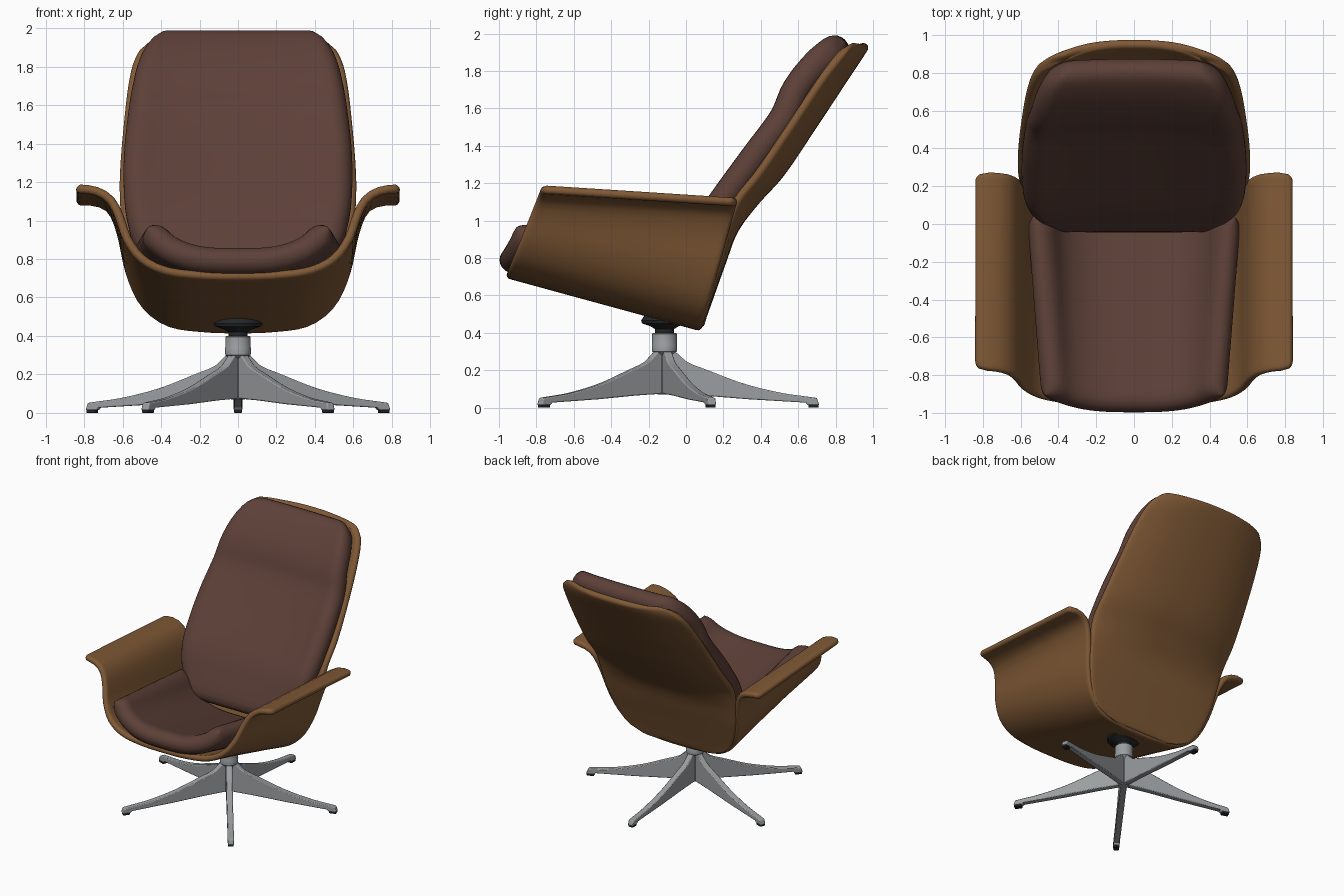
import bpy, bmesh, math
from mathutils import Vector

if "Cube" in bpy.data.objects:
    bpy.data.objects.remove(bpy.data.objects["Cube"])


def material(name, rgb):
    m = bpy.data.materials.new(name)
    m.diffuse_color = (*rgb, 1)
    m.use_nodes = True
    m.node_tree.nodes["Principled BSDF"].inputs["Base Color"].default_value = m.diffuse_color
    return m


WOOD = material("walnut wood", (0.215, 0.100, 0.036))
LEATHER = material("brown leather", (0.108, 0.051, 0.039))
METAL = material("brushed metal", (0.33, 0.345, 0.355))
BLACK = material("black rubber", (0.018, 0.019, 0.021))


def finish(name, bm, mat, angle=60):
    bmesh.ops.recalc_face_normals(bm, faces=bm.faces)
    me = bpy.data.meshes.new(name)
    bm.to_mesh(me)
    bm.free()
    me.materials.append(mat)
    ob = bpy.data.objects.new(name, me)
    bpy.context.collection.objects.link(ob)
    bpy.context.view_layer.objects.active = ob
    ob.select_set(True)
    bpy.ops.object.shade_smooth_by_angle(angle=math.radians(angle))
    ob.select_set(False)
    return ob


def curve(pts):
    """Smooth curve through points, parameter 0..1 by length of the first two values."""
    pts = [Vector(p) for p in pts]
    k = [0]
    for a, b in zip(pts, pts[1:]):
        k.append(k[-1] + math.hypot(b[0] - a[0], b[1] - a[1]))
    n = len(pts) - 1
    tan = [(pts[min(i + 1, n)] - pts[max(i - 1, 0)]) / (k[min(i + 1, n)] - k[max(i - 1, 0)])
           for i in range(n + 1)]

    def at(t):
        x = t * k[-1]
        i = 0
        while i < n - 1 and x > k[i + 1]:
            i += 1
        h = k[i + 1] - k[i]
        u = (x - k[i]) / h
        return (pts[i] * (2*u**3 - 3*u*u + 1) + tan[i] * h * (u**3 - 2*u*u + u)
                + pts[i + 1] * (3*u*u - 2*u**3) + tan[i + 1] * h * (u**3 - u*u))
    return at


def mirrored(half):
    """Curve through a half section (centre first) and its mirror image."""
    return curve([(-x, z) for x, z in reversed(half[1:])] + list(half))


def slab(name, f, lu, lv, thick, r, mat, n=30):
    """Thick sheet with rounded rim around the surface f(u, v)."""
    def params(length):
        e = [c * r / length for c in (0, 0.03, 0.12, 0.3, 0.6)]
        a = r / length
        mid = [a + (1 - 2 * a) * i / n for i in range(n + 1)]
        return e + mid + [1 - x for x in reversed(e)]

    def round_off(p, length):
        q = 1 - min(min(p, 1 - p) * length / r, 1)
        return math.sqrt(max(0, 1 - q * q))

    us, vs = params(lu), params(lv)
    bm = bmesh.new()
    top, low = {}, {}
    e = 0.004
    for i, u in enumerate(us):
        for j, v in enumerate(vs):
            p = f(u, v)
            du = f(min(u + e, 1), v) - f(max(u - e, 0), v)
            dv = f(u, min(v + e, 1)) - f(u, max(v - e, 0))
            off = du.cross(dv).normalized() * thick / 2 * round_off(u, lu) * round_off(v, lv)
            top[i, j] = bm.verts.new(p + off)
            rim = i in (0, len(us) - 1) or j in (0, len(vs) - 1)
            low[i, j] = top[i, j] if rim else bm.verts.new(p - off)
    for i in range(len(us) - 1):
        for j in range(len(vs) - 1):
            ring = [(i, j), (i + 1, j), (i + 1, j + 1), (i, j + 1)]
            bm.faces.new([top[c] for c in ring])
            low_face = [low[c] for c in reversed(ring)]
            if set(low_face) != {top[c] for c in ring}:
                bm.faces.new(low_face)
    return finish(name, bm, mat, 80)


# Seat shell with armrests: loft from front section to rear section
front = mirrored([(0, .715), (.2, .72), (.38, .745), (.5, .805), (.575, .905),
                  (.62, 1.03), (.665, 1.11), (.74, 1.155), (.84, 1.168)])
rear = mirrored([(0, .43), (.17, .435), (.36, .465), (.485, .56), (.56, .72),
                 (.60, .9), (.63, 1.0), (.67, 1.065), (.74, 1.095), (.84, 1.10)])


def seat_surface(u, v):
    a, b = front(u), rear(u)
    c = min(max(0, (abs(a[0]) - .79) / .05), 1)
    inset = .05 * (1 - math.sqrt(1 - c * c))
    ya = -.96 + (a[1] - .71) * .404 + inset
    yb = .08 + (b[1] - .41) * .28 - inset
    return Vector((a[0], ya, a[1])).lerp(Vector((b[0], yb, b[1])), v)


slab("seat_shell", seat_surface, 2.3, 1.05, .045, .022, WOOD, 48)


# Reclined panels: rows of height, depth, half width, forward curl of the sides
def panel(rows):
    c = curve(rows)

    def f(u, v):
        z, y, w, d = c(v)
        s = 2 * u - 1
        return Vector((s * w, y - d * abs(s) ** 2.5, z))
    return f


back_rows = [(.43, .07, .22, 0), (.47, .08, .39, 0), (.57, .115, .50, .01),
             (.78, .19, .575, .02), (.95, .255, .60, .04), (1.1, .365, .612, .10),
             (1.25, .50, .612, .12), (1.5, .67, .592, .12), (1.75, .835, .56, .12),
             (1.87, .915, .52, .11), (1.925, .95, .46, .10), (1.945, .963, .37, .08)]
slab("back_shell", panel(back_rows), 1.15, 1.85, .05, .025, WOOD, 40)

cushion_rows = [(.66, .02, .30, 0), (.72, .03, .42, 0), (.85, .08, .53, .01),
                (1.0, .15, .575, .03), (1.14, .25, .592, .04), (1.35, .41, .592, .05),
                (1.55, .55, .572, .04), (1.7, .61, .548, .03), (1.84, .72, .51, .03),
                (1.92, .81, .45, .02), (1.955, .86, .36, .01)]
slab("back_cushion", panel(cushion_rows), 1.12, 1.6, .155, .075, LEATHER, 36)

# Seat cushion: dished pad lying in the shell
pad_front = mirrored([(0, .805), (.2, .815), (.35, .865), (.47, .965)])
pad_rear = mirrored([(0, .555), (.25, .575), (.42, .67), (.535, .85)])


def pad_surface(u, v):
    a, b = pad_front(u), pad_rear(u)
    ya = -.995 + .09 * abs(a[0] / .47) ** 3
    return Vector((a[0], ya, a[1])).lerp(Vector((b[0], .04, b[1])), v)


slab("seat_cushion", pad_surface, 1.1, 1.05, .14, .075, LEATHER, 30)

# Swivel base
HUB_Y = -.115


def lathe(name, profile, mat, n=40):
    bm = bmesh.new()
    rings = [[bm.verts.new((r * math.cos(2 * math.pi * i / n),
                            HUB_Y + r * math.sin(2 * math.pi * i / n), z))
              for i in range(n)] for r, z in profile]
    for a, b in zip(rings, rings[1:]):
        for i in range(n):
            bm.faces.new((a[i], a[(i + 1) % n], b[(i + 1) % n], b[i]))
    bm.faces.new(rings[0])
    bm.faces.new(rings[-1])
    return finish(name, bm, mat, 35)


lathe("hub_column", [(.035, .07), (.042, .08), (.042, .28), (.066, .30), (.068, .335),
                     (.066, .34), (.066, .395), (.06, .40)], METAL)
lathe("swivel_flange", [(.05, .39), (.05, .42), (.075, .435), (.12, .45), (.125, .465),
                        (.11, .49)], BLACK)


def extrude_profile(name, profile, width, angle, mat, bevel):
    """Side profile (radius, height) extruded across its width and turned round the hub."""
    bm = bmesh.new()
    sides = [[bm.verts.new((s * width / 2, r, z)) for r, z in profile] for s in (-1, 1)]
    n = len(profile)
    for s in sides:
        bm.faces.new(s)
    for i in range(n):
        j = (i + 1) % n
        bm.faces.new((sides[0][i], sides[0][j], sides[1][j], sides[1][i]))
    sin, cos = math.sin(angle), math.cos(angle)
    for v in bm.verts:
        x, y, z = v.co
        v.co = (x * cos - y * sin, HUB_Y + x * sin + y * cos, z)
    ob = finish(name, bm, mat, 30)
    m = ob.modifiers.new("soft edges", 'BEVEL')
    m.width, m.segments, m.limit_method, m.angle_limit = bevel, 2, 'ANGLE', math.radians(50)


leg_top = curve([(.02, .33), (.065, .295), (.12, .245), (.22, .205), (.42, .13),
                 (.62, .08), (.78, .057), (.815, .052)])
leg = [tuple(leg_top(i / 20)) for i in range(21)]
leg += [(.828, .014), (.765, .014), (.755, .027), (.45, .045), (.2, .065), (.02, .075)]
foot = [(.77, 0), (.823, 0), (.823, .016), (.77, .016)]
for k in range(5):
    turn = 2 * math.pi * k / 5
    extrude_profile(f"base_leg_{k + 1}", leg, .046, turn, METAL, .006)
    extrude_profile(f"foot_pad_{k + 1}", foot, .04, turn, BLACK, .003)
